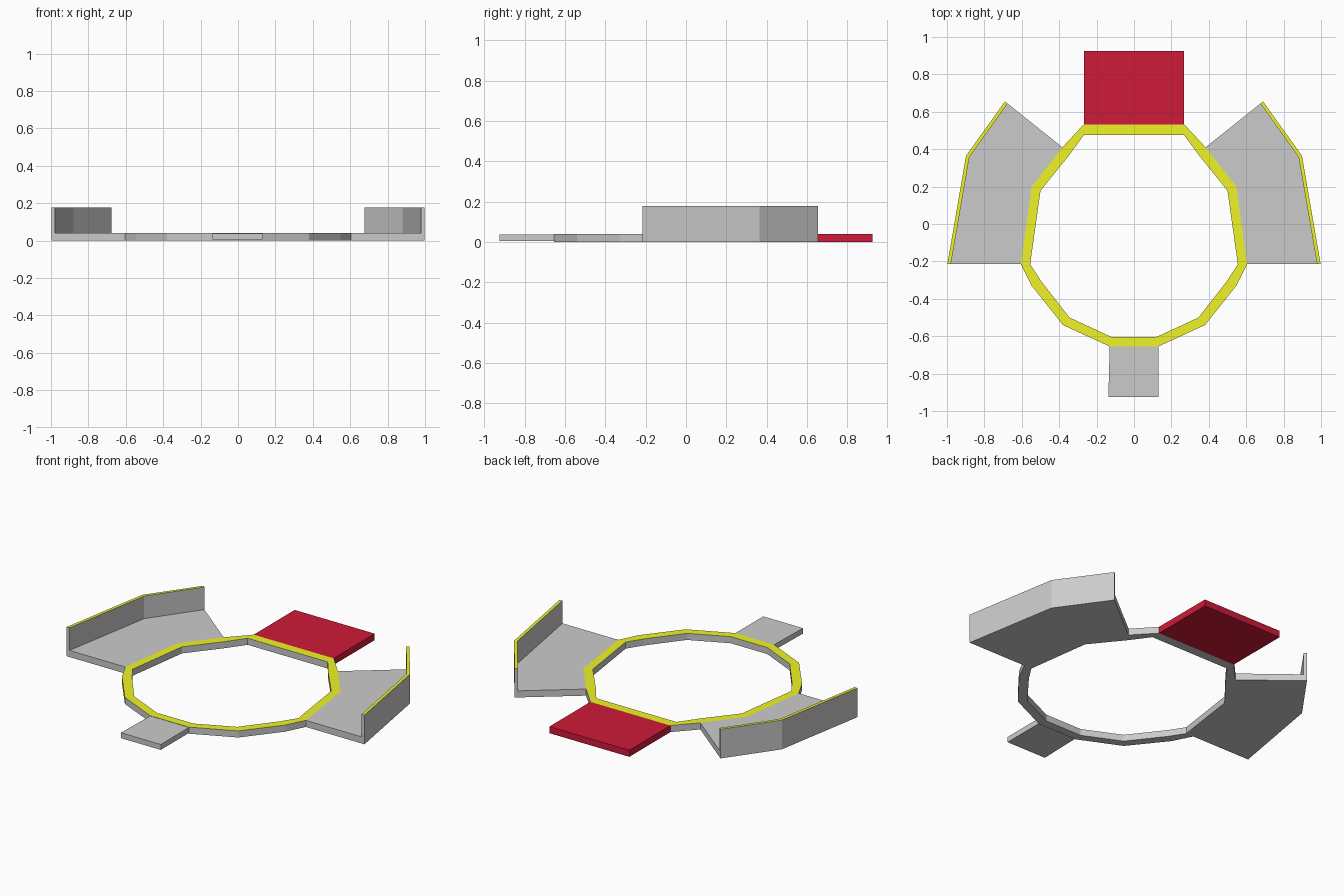
import bpy, bmesh

if "Cube" in bpy.data.objects:
    bpy.data.objects.remove(bpy.data.objects["Cube"])


def material(name, color):
    m = bpy.data.materials.new(name)
    m.diffuse_color = color
    m.use_nodes = True
    m.node_tree.nodes["Principled BSDF"].inputs["Base Color"].default_value = m.diffuse_color
    return m


grey = material("grey", (0.8, 0.8, 0.8, 1))
yellow = material("yellow", (0.87, 0.9, 0.02, 1))
red = material("red", (0.62, 0.01, 0.04, 1))


def plate(name, polys, z0, z1, side=grey, top=grey):
    """Extrude joined flat polygons from z0 to z1; top faces get their own material."""
    bm = bmesh.new()
    for poly in polys:
        bm.faces.new([bm.verts.new((x, y, z0)) for x, y in poly])
    bmesh.ops.remove_doubles(bm, verts=bm.verts[:], dist=1e-4)
    new = bmesh.ops.extrude_face_region(bm, geom=bm.faces[:], use_keep_orig=True)["geom"]
    for v in new:
        if isinstance(v, bmesh.types.BMVert):
            v.co.z = z1
    bmesh.ops.recalc_face_normals(bm, faces=bm.faces[:])
    for f in bm.faces:
        f.material_index = int(all(abs(v.co.z - z1) < 1e-5 for v in f.verts))
    me = bpy.data.meshes.new(name)
    bm.to_mesh(me)
    bm.free()
    me.materials.append(side)
    me.materials.append(top)
    ob = bpy.data.objects.new(name, me)
    bpy.context.collection.objects.link(ob)
    return ob


def strip(a, b, closed=False):
    """Quads between two matching point rows."""
    n = len(a)
    return [[a[i], a[(i + 1) % n], b[(i + 1) % n], b[i]]
            for i in range(n if closed else n - 1)]


def mirrored(half):
    return half + [(-x, y) for x, y in reversed(half)]


T = 0.04   # plate thickness
H = 0.177  # wall height

# Ring with yellow top
outer = mirrored([(0.13, -0.655), (0.38, -0.54), (0.547, -0.33), (0.605, -0.215),
                  (0.547, 0.20), (0.383, 0.41), (0.268, 0.533)])
inner = mirrored([(0.123, -0.603), (0.345, -0.50), (0.497, -0.305), (0.555, -0.215),
                  (0.50, 0.178), (0.345, 0.37), (0.268, 0.476)])
plate("ring", strip(outer, inner, True), 0, T, grey, yellow)

# Side wings with raised outer walls
wall_out = [(0.998, -0.215), (0.898, 0.365), (0.69, 0.655)]
wall_in = [(0.979, -0.215), (0.880, 0.358), (0.676, 0.644)]
floor = [(0.605, -0.215)] + wall_in + [(0.383, 0.41), (0.547, 0.20)]
for side, s in (("right", 1), ("left", -1)):
    flip = lambda pts: [(s * x, y) for x, y in pts]
    plate(side + "_wing_floor", [flip(floor)], 0, T)
    plate(side + "_wing_wall", strip(flip(wall_out), flip(wall_in)), 0, H, grey, yellow)

# Rear red panel
plate("rear_panel", [[(-0.268, 0.533), (0.268, 0.533), (0.268, 0.925), (-0.268, 0.925)]],
      0, T, red, red)

# Front tab
plate("front_tab", [[(-0.137, -0.925), (0.13, -0.925), (0.13, -0.655), (-0.13, -0.655)]],
      0.005, 0.038)
